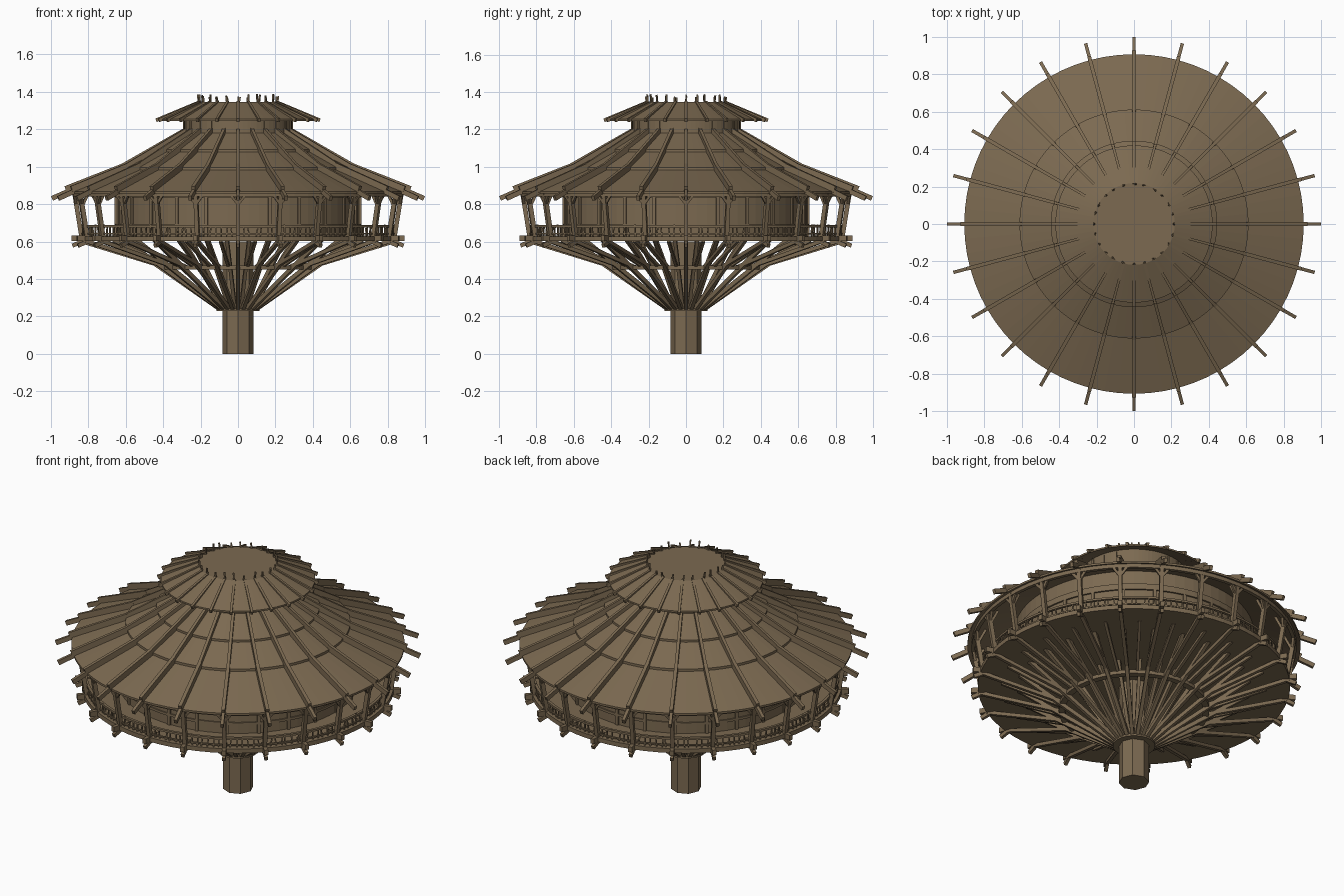
import bpy, bmesh, math, random
from mathutils import Vector

if "Cube" in bpy.data.objects:
    bpy.data.objects.remove(bpy.data.objects["Cube"])

random.seed(4)
RIBS = 24

wood = bpy.data.materials.new("weathered brown wood")
wood.diffuse_color = (0.2, 0.143, 0.082, 1)
wood.use_nodes = True
wood.node_tree.nodes["Principled BSDF"].inputs["Base Color"].default_value = wood.diffuse_color


def finish(name, bm, normals=True):
    if normals:
        bmesh.ops.recalc_face_normals(bm, faces=bm.faces)
    me = bpy.data.meshes.new(name)
    bm.to_mesh(me)
    bm.free()
    me.materials.append(wood)
    ob = bpy.data.objects.new(name, me)
    bpy.context.collection.objects.link(ob)
    return ob


def lathe(name, profile, segs=72, closed=True):
    """Spin an (r, z) profile round z; closed joins the last point to the first."""
    bm = bmesh.new()
    rings = []
    for r, z in profile:
        if r == 0:
            rings.append([bm.verts.new((0, 0, z))] * segs)
        else:
            rings.append([bm.verts.new((r * math.cos(2 * math.pi * i / segs),
                                        r * math.sin(2 * math.pi * i / segs), z))
                          for i in range(segs)])
    pairs = list(zip(rings, rings[1:]))
    if closed:
        pairs.append((rings[-1], rings[0]))
    for a, b in pairs:
        for i in range(segs):
            j = (i + 1) % segs
            vs = list(dict.fromkeys([a[i], a[j], b[j], b[i]]))
            if len(vs) > 2:
                bm.faces.new(vs)
    return finish(name, bm)


def beam(bm, p, q, w, h, ang, swing=0.0):
    """Box from (r, z) p to q at an angle round z; swing turns the far end sideways."""
    def place(pt, a):
        return Vector((pt[0] * math.cos(a), pt[0] * math.sin(a), pt[1]))
    a, b = place(p, ang), place(q, ang + swing)
    d = (b - a).normalized()
    t = Vector((-math.sin(ang), math.cos(ang), 0))
    t = (t - d * t.dot(d)).normalized()
    n = d.cross(t)
    vs = [bm.verts.new(c + t * (sx * w / 2) + n * (sy * h / 2))
          for c in (a, b) for sx, sy in ((-1, -1), (1, -1), (1, 1), (-1, 1))]
    for f in ((0, 1, 2, 3), (4, 5, 6, 7), (0, 1, 5, 4), (1, 2, 6, 5), (2, 3, 7, 6), (3, 0, 4, 7)):
        bm.faces.new([vs[i] for i in f])


def radial(name, segments, count=RIBS, offset=0.0):
    """Repeat (p, q, width, height) beams evenly round the axis."""
    bm = bmesh.new()
    for i in range(count):
        for p, q, w, h in segments:
            beam(bm, p, q, w, h, 2 * math.pi * (i + offset) / count)
    return finish(name, bm)


def ring(name, r0, r1, z0, z1):
    return lathe(name, [(r0, z0), (r1, z0), (r1, z1), (r0, z1)])


# Trunk and its collar
lathe("trunk", [(0, 0), (0.083, 0), (0.083, 0.6), (0, 0.6)], 8, closed=False)
ring("trunk_collar", 0.07, 0.115, 0.228, 0.242)

# Supporting struts fanning out of the trunk, and their tie ring
radial("main_struts", [((0.10, 0.24), (0.63, 0.61), 0.02, 0.022)])
radial("inner_struts", [((0.075, 0.235), (0.30, 0.61), 0.018, 0.02)], 16, 0.5)
radial("outer_struts", [((0.38, 0.46), (0.85, 0.605), 0.02, 0.02)])
radial("middle_struts", [((0.38, 0.465), (0.72, 0.605), 0.016, 0.018)], RIBS, 0.5)
ring("tie_ring", 0.375, 0.41, 0.45, 0.472)

# Deck with joist ends and sloping prongs
lathe("deck", [(0, 0.602), (0.85, 0.602), (0.85, 0.628), (0, 0.628)], closed=False)
radial("deck_joists", [((0.78, 0.618), (0.89, 0.618), 0.022, 0.03),
                       ((0.80, 0.615), (0.885, 0.578), 0.018, 0.022)])

# Inner wall with bands and posts
ring("wall", 0.635, 0.65, 0.62, 0.965)
ring("wall_header", 0.645, 0.66, 0.835, 0.87)
ring("wall_sill", 0.645, 0.657, 0.68, 0.695)
radial("wall_posts", [((0.652, 0.62), (0.652, 0.87), 0.018, 0.014)])

# Leaning veranda columns with brackets under the eave
radial("columns", [((0.835, 0.62), (0.875, 0.865), 0.022, 0.024),
                   ((0.862, 0.79), (0.82, 0.875), 0.014, 0.014)])
bm = bmesh.new()
for i in range(RIBS):
    for s in (-1, 1):
        beam(bm, (0.865, 0.80), (0.875, 0.85), 0.014, 0.014, 2 * math.pi * i / RIBS, s * 0.045)
finish("column_brackets", bm)
ring("eave_beam", 0.865, 0.885, 0.842, 0.866)

# Railing with uneven balusters
ring("hand_rail", 0.822, 0.838, 0.676, 0.688)
ring("foot_rail", 0.824, 0.836, 0.638, 0.645)
bm = bmesh.new()
for i in range(168):
    a = 2 * math.pi * (i + random.uniform(-0.2, 0.2)) / 168
    beam(bm, (0.83, 0.625), (0.83, 0.68 + random.uniform(-0.01, 0.012)), 0.007, 0.007, a,
         random.uniform(-0.01, 0.01))
finish("balusters", bm)

# Main roof in three overlapping tiers
lathe("main_roof", [(0.28, 1.185), (0.445, 1.093), (0.445, 1.08), (0.612, 0.997), (0.612, 0.983),
                    (0.907, 0.868), (0.907, 0.856), (0.60, 0.972), (0.43, 1.07), (0.28, 1.165)])
radial("main_roof_ribs", [((0.28, 1.192), (0.615, 1.0), 0.017, 0.034),
                          ((0.60, 1.003), (0.92, 0.877), 0.02, 0.04),
                          ((0.90, 0.872), (0.994, 0.831), 0.018, 0.026)])

# Lantern drum and upper roof with a flat cap
ring("lantern_drum", 0.275, 0.29, 1.17, 1.30)
radial("lantern_posts", [((0.288, 1.18), (0.288, 1.29), 0.014, 0.014)])
lathe("upper_roof", [(0, 1.345), (0.218, 1.345), (0.42, 1.255), (0.42, 1.245),
                     (0.21, 1.332), (0, 1.332)], closed=False)
radial("upper_roof_ribs", [((0.212, 1.342), (0.438, 1.248), 0.014, 0.02)])

# Short crooked stakes round the cap
bm = bmesh.new()
for i in range(RIBS):
    a = 2 * math.pi * (i + random.uniform(-0.15, 0.15)) / RIBS
    top = 1.38 + random.uniform(-0.012, 0.008)
    beam(bm, (0.212, 1.335), (0.215, top), 0.008, 0.008, a, random.uniform(-0.03, 0.03))
finish("cap_stakes", bm)
